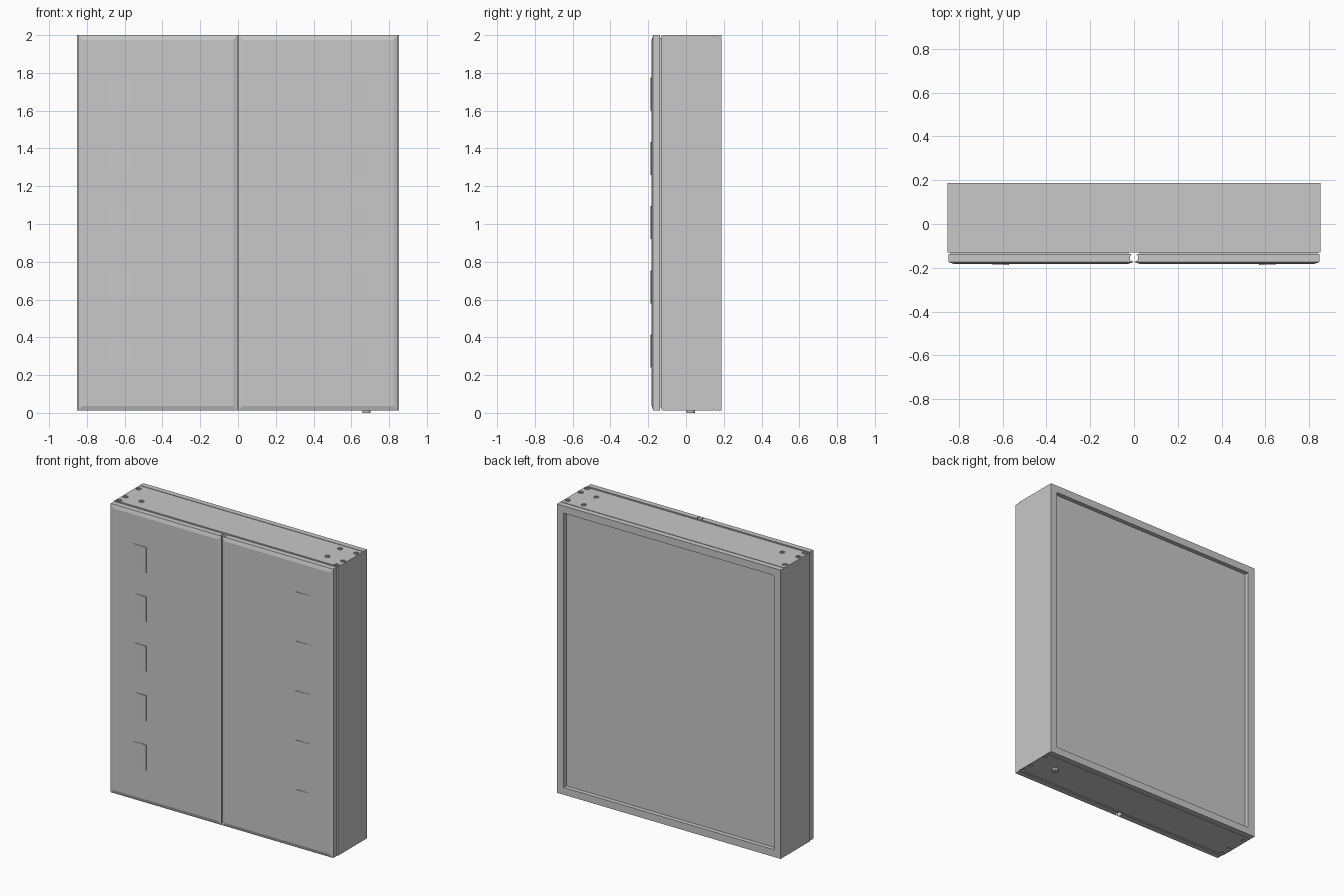
import bpy, bmesh
from mathutils import Matrix, Vector

if "Cube" in bpy.data.objects:
    bpy.data.objects.remove(bpy.data.objects["Cube"])

BASE, TOP = 0.013, 2.0
BACK, BODY_FRONT = 0.187, -0.131
DOOR_BACK, DOOR_FRONT = -0.137, -0.182

# Painted metal used on every part
paint = bpy.data.materials.new("light_grey_paint")
paint.use_nodes = True
grey = (0.58, 0.58, 0.58, 1)
paint.diffuse_color = grey
paint.node_tree.nodes["Principled BSDF"].inputs["Base Color"].default_value = grey


def finish(name, bm):
    bmesh.ops.recalc_face_normals(bm, faces=bm.faces)
    mesh = bpy.data.meshes.new(name)
    bm.to_mesh(mesh)
    bm.free()
    mesh.materials.append(paint)
    ob = bpy.data.objects.new(name, mesh)
    bpy.context.collection.objects.link(ob)
    return ob


def add_box(bm, lo, hi):
    lo, hi = Vector(lo), Vector(hi)
    m = Matrix.Translation((lo + hi) / 2) @ Matrix.Diagonal((*(hi - lo), 1))
    return bmesh.ops.create_cube(bm, size=1, matrix=m)["verts"]


def add_cylinder(bm, x, y, z0, z1, r, sides=24):
    bmesh.ops.create_cone(bm, cap_ends=True, segments=sides, radius1=r, radius2=r,
                          depth=z1 - z0, matrix=Matrix.Translation((x, y, (z0 + z1) / 2)))


def cut(target, cutter):
    mod = target.modifiers.new("cut", "BOOLEAN")
    mod.operation, mod.object, mod.solver = "DIFFERENCE", cutter, "EXACT"
    cutter.hide_render = True
    cutter.hide_set(True)
    cutter.display_type = "WIRE"


# Cabinet body
bm = bmesh.new()
add_box(bm, (-0.852, BODY_FRONT, BASE), (0.852, BACK, TOP))
body = finish("cabinet_body", bm)

# Recessed rear panel inside a narrow frame
bm = bmesh.new()
add_box(bm, (-0.80, BACK - 0.03, BASE + 0.05), (0.80, BACK + 0.1, TOP - 0.05))
cut(body, finish("rear_recess_cutter", bm))

# Fold seams across the top and bottom
bm = bmesh.new()
for y in (0.145, -0.126):
    for z in (TOP, BASE):
        add_box(bm, (-0.9, y, z - 0.004), (0.9, y + 0.005, z + 0.004))
cut(body, finish("seam_cutter", bm))

# Screw holes and the screws sunk in them
holes = [(s * x, y) for s in (-1, 1)
         for x, y in ((0.828, 0.103), (0.828, -0.04), (0.828, -0.108), (0.708, -0.037))]
holes.append((0.708, 0.1))
bm_hole, bm_screw = bmesh.new(), bmesh.new()
for x, y in holes:
    add_cylinder(bm_hole, x, y, TOP - 0.006, TOP + 0.02, 0.017)
    add_cylinder(bm_screw, x, y, TOP - 0.008, TOP - 0.001, 0.008, 12)
    if abs(x) > 0.8:
        add_cylinder(bm_hole, x, y, BASE - 0.02, BASE + 0.006, 0.013)
cut(body, finish("screw_hole_cutter", bm_hole))
finish("top_screws", bm_screw)

# Cable outlet under the base
bm = bmesh.new()
add_cylinder(bm, 0.68, 0.025, 0, BASE + 0.005, 0.022)
finish("cable_outlet", bm)

# Seal between the doors and the body
bm = bmesh.new()
for s in (-1, 1):
    a, b = sorted((s * 0.025, s * 0.838))
    add_box(bm, (a, DOOR_BACK - 0.005, BASE + 0.015), (b, BODY_FRONT + 0.005, TOP - 0.015))
finish("door_seals", bm)

# Round channel running down between the doors
bm = bmesh.new()
add_cylinder(bm, 0, -0.153, -0.1, 2.1, 0.019, 32)
channel = finish("channel_cutter", bm)

# Doors with chamfered front edges, and their wedge-shaped vents
for s, side in ((-1, "right"), (1, "left")):
    a, b = sorted((s * 0.002, s * 0.847))
    bm = bmesh.new()
    add_box(bm, (a, DOOR_FRONT + 0.008, BASE), (b, DOOR_BACK, TOP))
    front = min(bm.faces, key=lambda f: f.calc_center_median().y)
    bmesh.ops.recalc_face_normals(bm, faces=bm.faces)
    bmesh.ops.inset_region(bm, faces=[front], thickness=0.035, depth=0.008)
    cut(finish(side + "_door", bm), channel)

    bm = bmesh.new()
    for i in range(5):
        z = 0.24 + i * 0.34
        a, b = sorted((s * 0.57, s * 0.68))
        verts = add_box(bm, (a, -0.187, z), (b, DOOR_FRONT + 0.001, z + 0.175))
        for v in verts:
            if abs(v.co.x) > 0.6 and v.co.y < DOOR_FRONT:
                v.co.y = DOOR_FRONT - 0.0003
    finish(side + "_door_vents", bm)
